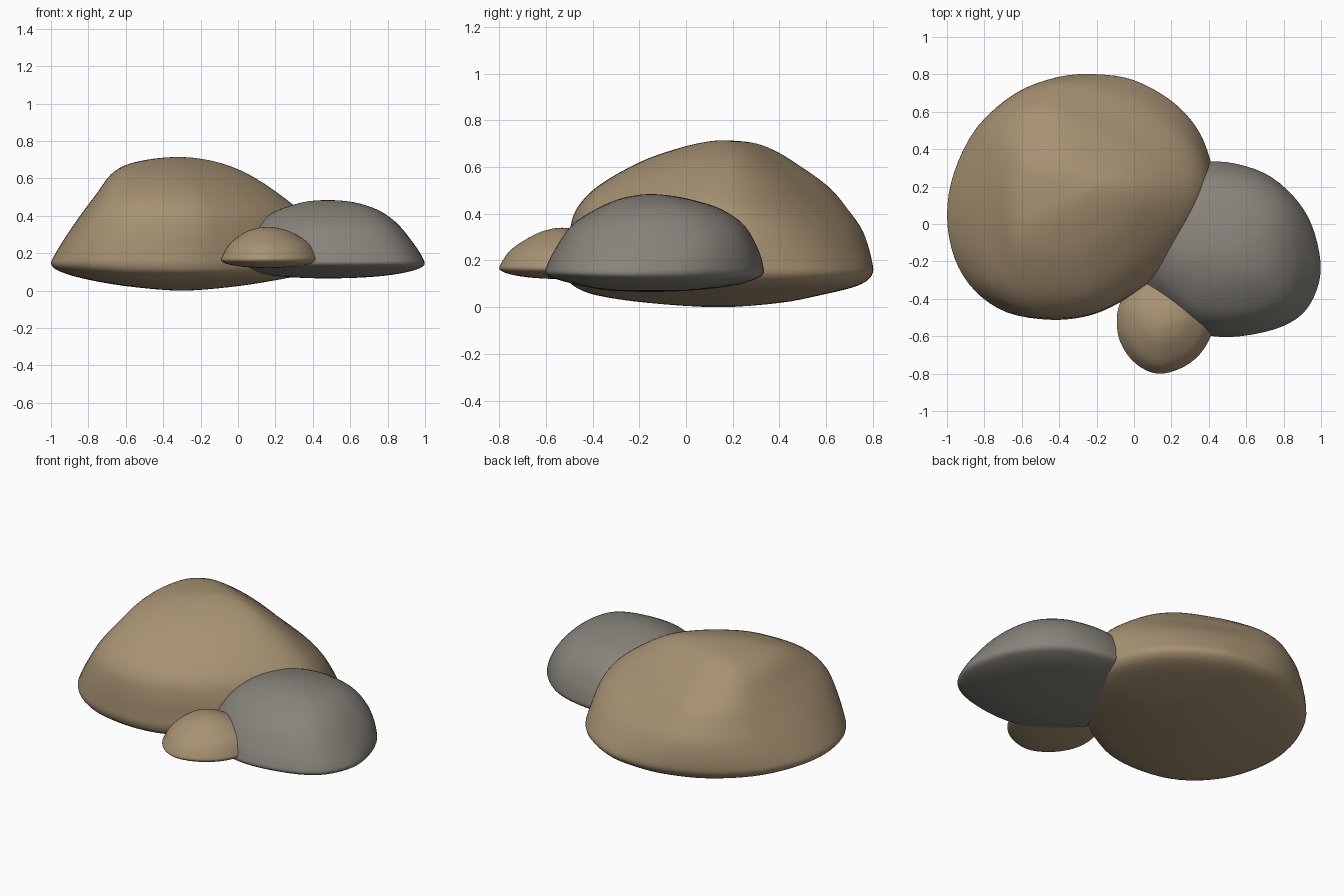
import bpy, bmesh

N = 4  # spline steps between control points


def spline(a, b, c, d, t):
    """Catmull-Rom blend of four equal-length tuples."""
    return [0.5 * (2 * q + (r - p) * t + (2 * p - 5 * q + 4 * r - s) * t * t
                   + (3 * q - p - 3 * r + s) * t ** 3)
            for p, q, r, s in zip(a, b, c, d)]


def material(name, rgb):
    m = bpy.data.materials.new(name)
    m.diffuse_color = (*rgb, 1)
    return m


def unit_outline(outline):
    """Smooth closed outline, normalised to a unit box."""
    n = len(outline)
    pts = [spline(*(outline[(i + k) % n] for k in (-1, 0, 1, 2)), s / N)
           for i in range(n) for s in range(N)]
    lo = [min(p[k] for p in pts) for k in (0, 1)]
    hi = [max(p[k] for p in pts) for k in (0, 1)]
    return [[(p[k] - lo[k]) / (hi[k] - lo[k]) for k in (0, 1)] for p in pts]


def rock(name, base, top, blend, rows, mat):
    """Loft from base to top outline (blended between two heights) through
    levels given as (z, xmin, xmax, ymin, ymax)."""
    ub, ut = unit_outline(base), unit_outline(top)
    # mirror the levels through each pole so the caps close smoothly
    flip = lambda r: (r[0], r[2], r[1], r[4], r[3])
    ext = [flip(rows[1])] + rows + [flip(rows[-2])]
    levels = [spline(*ext[i:i + 4], s / N)
              for i in range(len(rows) - 1) for s in range(N)][1:]

    bm = bmesh.new()
    rings = []
    for z, x0, x1, y0, y1 in levels:
        w = min(1, max(0, (z - blend[0]) / (blend[1] - blend[0])))
        mix = [(b[0] + w * (t[0] - b[0]), b[1] + w * (t[1] - b[1]))
               for b, t in zip(ub, ut)]
        rings.append([bm.verts.new((x0 + u * (x1 - x0), y0 + v * (y1 - y0), z))
                      for u, v in mix])
    m = len(ub)
    for a, b in zip(rings, rings[1:]):
        for i in range(m):
            j = (i + 1) % m
            bm.faces.new((a[i], a[j], b[j], b[i]))
    for row, ring in ((rows[0], rings[0]), (rows[-1], rings[-1])):
        pole = bm.verts.new((row[1], row[3], row[0]))
        for i in range(m):
            bm.faces.new((ring[i], ring[(i + 1) % m], pole))
    bmesh.ops.recalc_face_normals(bm, faces=bm.faces)
    for f in bm.faces:
        f.smooth = True
    mesh = bpy.data.meshes.new(name)
    bm.to_mesh(mesh)
    bm.free()
    mesh.materials.append(mat)
    obj = bpy.data.objects.new(name, mesh)
    bpy.context.collection.objects.link(obj)
    return obj


tan = material("tan stone", (0.39, 0.29, 0.172))
grey = material("grey stone", (0.245, 0.228, 0.2))

# Large tan boulder: rounded triangle towards the top
rock("large_rock",
     [(.42, .22), (.40, .36), (.33, .52), (.20, .66), (0, .77), (-.20, .80),
      (-.40, .78), (-.63, .69), (-.84, .51), (-.96, .28), (-1, .05),
      (-.96, -.18), (-.85, -.355), (-.68, -.47), (-.45, -.51), (-.25, -.49),
      (-.08, -.42), (.10, -.30), (.25, -.14), (.37, .05)],
     [(1, .08), (.94, .28), (.77, .47), (.52, .64), (.22, .79), (-.09, .92),
      (-.37, .98), (-.64, .90), (-.86, .66), (-.97, .25), (-1, -.14),
      (-.96, -.53), (-.84, -.82), (-.57, -.98), (-.23, -1), (.06, -.95),
      (.30, -.82), (.55, -.63), (.77, -.40), (.94, -.15)], (.14, .48),
     [(0, -.30, -.30, .14, .14), (.018, -.55, -.05, -.16, .40),
      (.05, -.76, .17, -.38, .57), (.09, -.92, .36, -.48, .73),
      (.135, -.997, .42, -.51, .795), (.20, -.975, .42, -.51, .80),
      (.32, -.90, .395, -.50, .765), (.42, -.83, .335, -.47, .695),
      (.52, -.755, .215, -.375, .605), (.62, -.68, .06, -.20, .465),
      (.675, -.59, -.07, -.05, .37), (.705, -.45, -.20, .07, .28),
      (.714, -.32, -.32, .16, .16)], tan)

# Medium grey boulder: fuller at the right
rock("medium_rock",
     [(1, -.20), (.95, 0), (.85, .15), (.70, .27), (.50, .33), (.33, .32),
      (.17, .24), (.05, .08), (0, -.13), (.04, -.32), (.18, -.48),
      (.34, -.575), (.52, -.60), (.75, -.56), (.90, -.48), (.98, -.35)],
     [(1, -.05), (.93, .35), (.75, .66), (.43, .90), (0, 1), (-.34, .98),
      (-.66, .81), (-.90, .46), (-1, 0), (-.92, -.40), (-.64, -.74),
      (-.32, -.95), (.05, -1), (.52, -.92), (.83, -.73), (.97, -.42)],
     (.14, .28),
     [(.065, .48, .48, -.15, -.15), (.072, .27, .70, -.33, .03),
      (.09, .12, .86, -.44, .19), (.115, .03, .96, -.54, .285),
      (.14, 0, .997, -.60, .33), (.18, .005, .985, -.595, .33),
      (.25, .03, .94, -.56, .308), (.35, .10, .86, -.49, .25),
      (.42, .19, .77, -.385, .15), (.46, .30, .67, -.295, .025),
      (.478, .38, .58, -.22, -.07), (.484, .48, .48, -.15, -.15)], grey)

# Small tan stone
pebble = [(.44, -.52), (.40, -.39), (.29, -.30), (.15, -.27), (.03, -.31),
          (-.06, -.40), (-.09, -.51), (-.07, -.635), (.01, -.745),
          (.13, -.80), (.27, -.765), (.38, -.67)]
rock("small_rock", pebble, pebble, (0, 1),
     [(.12, .16, .16, -.53, -.53), (.126, .04, .29, -.66, -.42),
      (.14, -.05, .39, -.75, -.32), (.16, -.09, .43, -.797, -.27),
      (.19, -.082, .425, -.79, -.275), (.25, -.045, .385, -.745, -.31),
      (.31, .035, .29, -.65, -.40), (.333, .10, .22, -.585, -.47),
      (.34, .16, .16, -.53, -.53)], tan)
